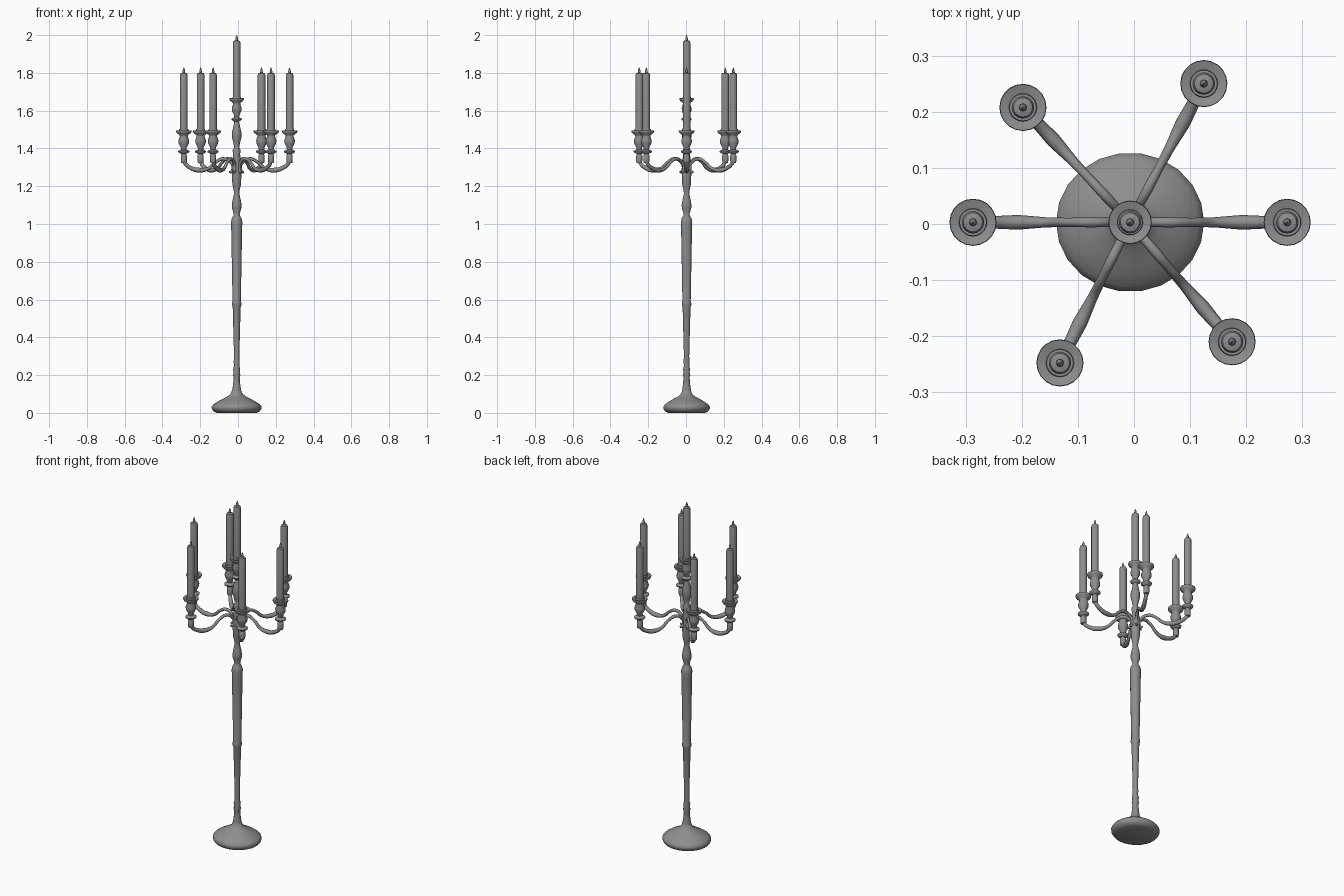
import bpy, bmesh, math
from mathutils import Vector

cube = bpy.data.objects.get("Cube")
if cube:
    bpy.data.objects.remove(cube, do_unlink=True)

GREY = (0.27, 0.27, 0.27, 1)
metal = bpy.data.materials.new("plain_grey")
metal.use_nodes = True
metal.diffuse_color = GREY
metal.node_tree.nodes["Principled BSDF"].inputs["Base Color"].default_value = GREY

AXIS = Vector((-0.007, 0.003, 0))


def finish(obj, angle):
    mesh = obj.data
    mesh.materials.clear()
    mesh.materials.append(metal)
    mesh.shade_smooth()
    mesh.set_sharp_from_angle(angle=math.radians(angle))


def lathe(name, profile, location, sides=20, scale=1.0, angle=50):
    """Turn a (radius, height) profile around z, closing both ends."""
    bm = bmesh.new()
    rings = []
    for radius, height in profile:
        rings.append([bm.verts.new((radius * scale * math.cos(math.tau * i / sides),
                                    radius * scale * math.sin(math.tau * i / sides),
                                    height)) for i in range(sides)])
    for low, high in zip(rings, rings[1:]):
        for i in range(sides):
            j = (i + 1) % sides
            bm.faces.new((low[i], low[j], high[j], high[i]))
    bm.faces.new(rings[0][::-1])
    bm.faces.new(rings[-1])
    mesh = bpy.data.meshes.new(name)
    bm.to_mesh(mesh)
    bm.free()
    obj = bpy.data.objects.new(name, mesh)
    obj.location = location
    bpy.context.collection.objects.link(obj)
    finish(obj, angle)
    return obj


def tapered_tube(name, path, direction):
    """Round tube through (reach, height, thickness) points along a direction."""
    curve = bpy.data.curves.new(name, "CURVE")
    curve.dimensions = "3D"
    curve.bevel_depth = 1
    curve.bevel_resolution = 2
    curve.resolution_u = 6
    curve.use_fill_caps = True
    spline = curve.splines.new("BEZIER")
    spline.bezier_points.add(len(path) - 1)
    for point, (reach, height, thickness) in zip(spline.bezier_points, path):
        point.co = AXIS + direction * reach + Vector((0, 0, height))
        point.radius = thickness
        point.handle_left_type = point.handle_right_type = "AUTO"
    obj = bpy.data.objects.new(name, curve)
    bpy.context.collection.objects.link(obj)
    # Turn the curve into a mesh
    bpy.ops.object.select_all(action="DESELECT")
    obj.select_set(True)
    bpy.context.view_layer.objects.active = obj
    bpy.ops.object.convert(target="MESH")
    finish(bpy.context.view_layer.objects.active, 60)


# Foot
foot = [(0.105, 0), (0.122, 0.008), (0.132, 0.022), (0.132, 0.034), (0.122, 0.046),
        (0.1, 0.06), (0.075, 0.074), (0.05, 0.086), (0.032, 0.1), (0.024, 0.12)]
base = lathe("foot", foot, AXIS, sides=22)
base.scale.y = 0.94

# Turned column
column = [(0.024, 0.115), (0.019, 0.15), (0.016, 0.19), (0.02, 0.2), (0.016, 0.215),
          (0.019, 0.23), (0.014, 0.25), (0.016, 0.27), (0.014, 0.3), (0.021, 0.56),
          (0.025, 0.572), (0.025, 0.582), (0.022, 0.594), (0.029, 0.98), (0.03, 1.01),
          (0.026, 1.03), (0.017, 1.045), (0.016, 1.055), (0.025, 1.085), (0.026, 1.1),
          (0.022, 1.125), (0.014, 1.16), (0.016, 1.18), (0.023, 1.21), (0.025, 1.26),
          (0.024, 1.32), (0.018, 1.37), (0.022, 1.39), (0.013, 1.405), (0.018, 1.43),
          (0.025, 1.46), (0.025, 1.485), (0.019, 1.51), (0.013, 1.54), (0.013, 1.56)]
lathe("column", column, AXIS, sides=16)

# Candle cup, with heights measured from its rim
cup = [(0.014, -0.165), (0.016, -0.155), (0.016, -0.125), (0.012, -0.118), (0.029, -0.108),
       (0.03, -0.102), (0.014, -0.093), (0.016, -0.082), (0.027, -0.06), (0.028, -0.045),
       (0.021, -0.024), (0.022, -0.018), (0.038, -0.006), (0.042, 0.002), (0.041, 0.008),
       (0.025, 0.004), (0.024, 0.014), (0.02, 0.014)]

# Candle and wick, standing on the rim
candle = [(0.02, -0.01), (0.02, 0.3), (0.017, 0.31), (0.007, 0.313)]
wick = [(0.006, 0.31), (0.007, 0.318), (0.005, 0.33), (0.001, 0.341)]


def candle_holder(name, location, scale=1.0):
    lathe(name + "_cup", cup, location, scale=scale)
    lathe(name + "_candle", candle, location, sides=16)
    lathe(name + "_wick", wick, location, sides=8)


candle_holder("centre", AXIS + Vector((0, 0, 1.659)), 0.92)

# Scrolled arms around the column, each carrying a candle
REACH = 0.28
arm = [(0.04, 1.276, 0.005), (0.03, 1.276, 0.008), (0.02, 1.295, 0.008),
       (0.03, 1.325, 0.008), (0.07, 1.345, 0.009), (0.11, 1.328, 0.008),
       (0.15, 1.294, 0.009), (0.2, 1.285, 0.013), (0.245, 1.298, 0.011),
       (0.272, 1.32, 0.01), (REACH, 1.35, 0.011)]
for number, degrees in enumerate((0, 62, 133, 180, 243.5, 310.5), 1):
    turn = math.radians(degrees)
    direction = Vector((math.cos(turn), math.sin(turn), 0))
    tapered_tube(f"arm_{number}", arm, direction)
    candle_holder(f"arm_{number}", AXIS + direction * REACH + Vector((0, 0, 1.488)))
